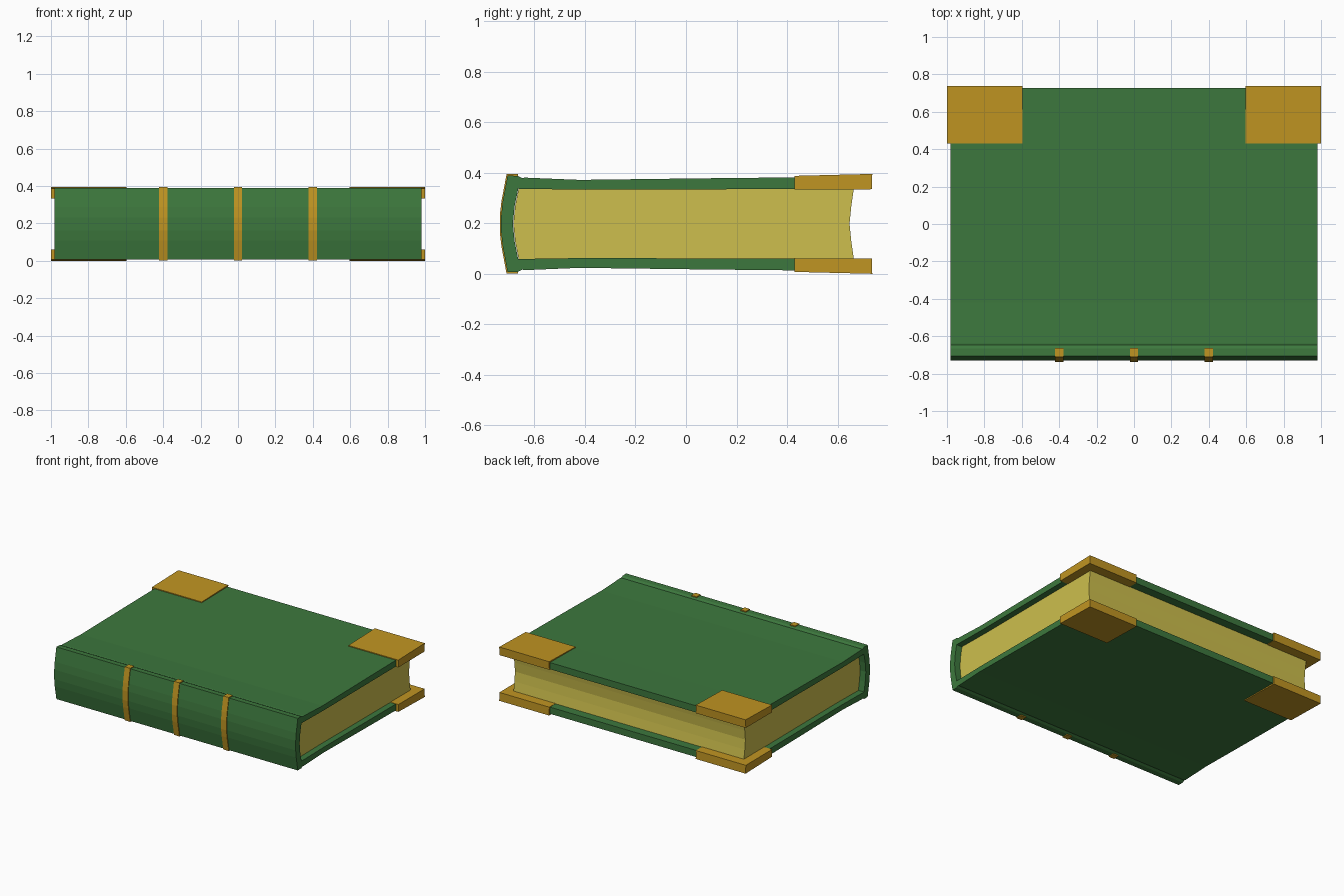
import bpy, bmesh

if "Cube" in bpy.data.objects:
    bpy.data.objects.remove(bpy.data.objects["Cube"])

MID = 0.1975  # height of the book's mirror plane


def material(name, rgb):
    m = bpy.data.materials.new(name)
    m.diffuse_color = (*rgb, 1.0)
    m.use_nodes = True
    m.node_tree.nodes["Principled BSDF"].inputs["Base Color"].default_value = m.diffuse_color
    return m


green = material("green_cloth", (0.046, 0.187, 0.047))
brass = material("brass", (0.53, 0.30, 0.016))
paper = material("aged_paper", (0.61, 0.52, 0.074))


def extrude_profile(name, profile, x0, x1, mat):
    """Extrude a closed (y, height from mid plane) outline along x."""
    bm = bmesh.new()
    face = bm.faces.new([bm.verts.new((x0, y, MID + h)) for y, h in profile])
    ext = bmesh.ops.extrude_face_region(bm, geom=[face])
    moved = [v for v in ext["geom"] if isinstance(v, bmesh.types.BMVert)]
    bmesh.ops.translate(bm, vec=(x1 - x0, 0, 0), verts=moved)
    bmesh.ops.recalc_face_normals(bm, faces=bm.faces)
    # clean caps on the concave outlines
    bmesh.ops.triangulate(bm, faces=[f for f in bm.faces if len(f.verts) > 4])
    me = bpy.data.meshes.new(name)
    bm.to_mesh(me)
    bm.free()
    me.materials.append(mat)
    ob = bpy.data.objects.new(name, me)
    bpy.context.collection.objects.link(ob)
    return ob


def mirrored(upper):
    """Complete an upper half path with its mirror image below the mid plane."""
    return upper + [(y, -h) for y, h in reversed(upper) if h > 0]


# cover: boards, hinge grooves and rounded spine in one C-shaped section
outer = mirrored([(0.728, 0.188), (0.43, 0.184), (0.05, 0.180), (-0.42, 0.174),
                  (-0.638, 0.183), (-0.648, 0.181), (-0.666, 0.190),
                  (-0.706, 0.191), (-0.725, 0.09), (-0.731, 0.035)])
inner = mirrored([(0.728, 0.139), (-0.40, 0.135), (-0.664, 0.139),
                  (-0.678, 0.07), (-0.685, 0.0)])
extrude_profile("cover", outer + inner[::-1], -0.98, 0.98, green)

# page block: convex at the spine, concave at the fore edge
pages = mirrored([(0.664, 0.139), (-0.40, 0.136), (-0.662, 0.140),
                  (-0.676, 0.07), (-0.683, 0.0)])
fore_edge = [(0.654, -0.07), (0.647, 0.0), (0.654, 0.07)]
extrude_profile("pages", pages + fore_edge, -0.935, 0.935, paper)

# raised brass bands over the spine
band_out = mirrored([(-0.664, 0.1965), (-0.710, 0.1965), (-0.730, 0.09), (-0.7365, 0.035)])
band_in = mirrored([(-0.664, 0.17), (-0.69, 0.17), (-0.715, 0.0)])
for i, x in enumerate((-0.4, 0.0, 0.4)):
    extrude_profile(f"spine_band_{i + 1}", band_out + band_in[::-1],
                    x - 0.022, x + 0.022, brass)

# brass corner guards wrapped round the four board corners
corner = [(0.43, 0.136), (0.735, 0.137), (0.737, 0.1975), (0.43, 0.190)]
for side, label in ((-1, "left"), (1, "right")):
    for s, level in ((-1, "lower"), (1, "upper")):
        extrude_profile(f"corner_{level}_{label}", [(y, s * h) for y, h in corner],
                        side * 0.595, side * 1.0, brass)
